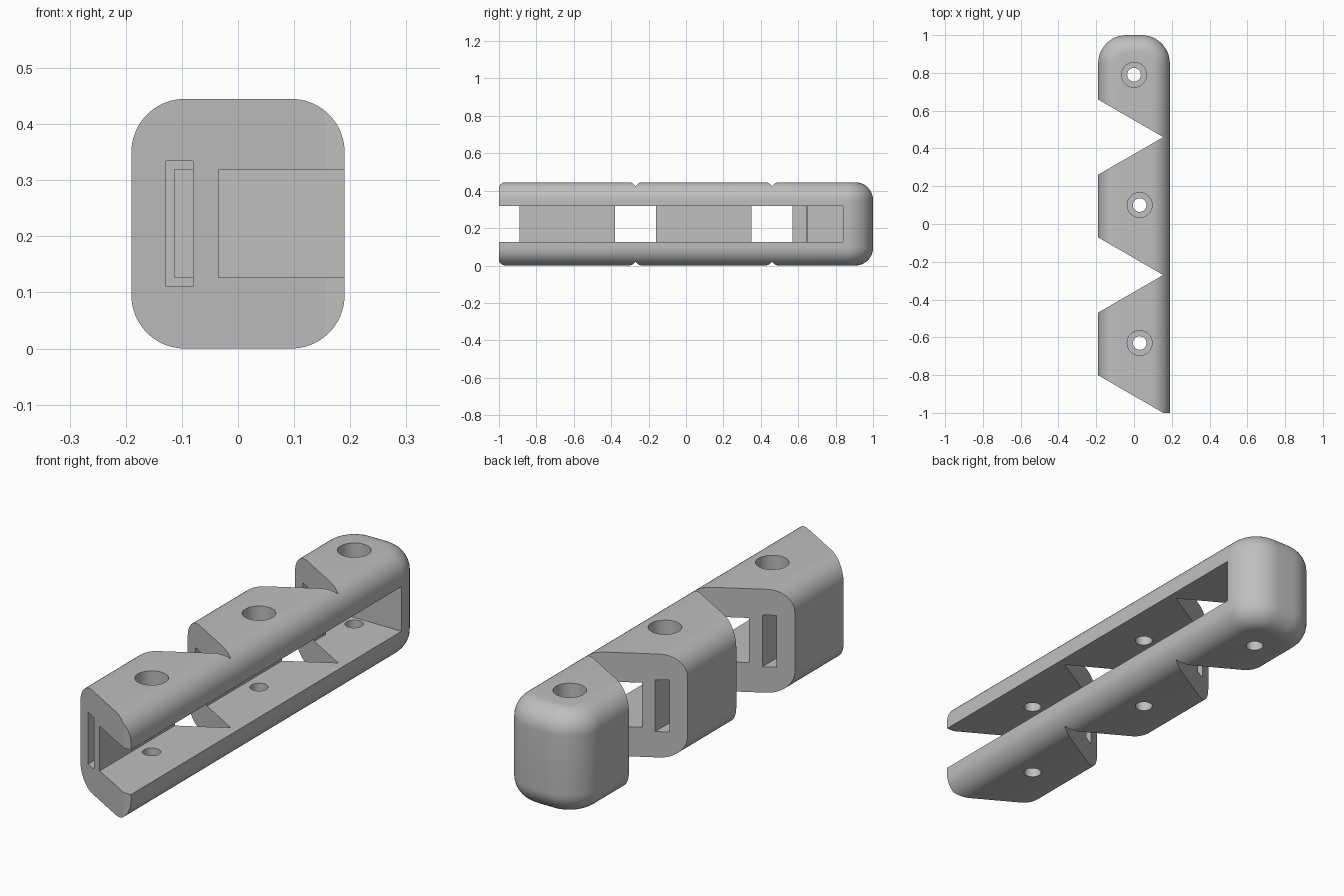
import bpy, bmesh, math

cube = bpy.data.objects.get("Cube")
if cube:
    bpy.data.objects.remove(cube, do_unlink=True)

HALF_W, HEIGHT = 0.19, 0.445
EDGE_R, CORNER_R = 0.095, 0.15
ARC = 12
APEX_X, PITCH = 0.155, 0.73

grey = bpy.data.materials.new("plain grey")
grey.use_nodes = True
colour = (0.52, 0.52, 0.52, 1)
grey.diffuse_color = colour
grey.node_tree.nodes["Principled BSDF"].inputs["Base Color"].default_value = colour


def loft(name, layers):
    """Solid through matching plan outlines, given as (z, points) from bottom to top."""
    bm = bmesh.new()
    rings = [[bm.verts.new((x, y, z)) for x, y in pts] for z, pts in layers]
    n = len(rings[0])
    for low, high in zip(rings, rings[1:]):
        for i in range(n):
            j = (i + 1) % n
            bm.faces.new((low[i], low[j], high[j], high[i]))
    bm.faces.new(rings[0][::-1])
    bm.faces.new(rings[-1])
    bmesh.ops.recalc_face_normals(bm, faces=bm.faces)
    mesh = bpy.data.meshes.new(name)
    bm.to_mesh(mesh)
    bm.free()
    mesh.materials.append(grey)
    obj = bpy.data.objects.new(name, mesh)
    bpy.context.collection.objects.link(obj)
    return obj


def plan(inset):
    """Long outline with a square front and a rounded back."""
    w, r = HALF_W - inset, CORNER_R - inset
    cx, cy = HALF_W - CORNER_R, 1 - CORNER_R
    pts = [(-w, -1), (w, -1)]
    for side, start in ((1, 0), (-1, 90)):
        for i in range(ARC + 1):
            a = math.radians(start + 90 * i / ARC)
            pts.append((side * cx + r * math.cos(a), cy + r * math.sin(a)))
    return pts


def cut(target, name, pts, z0, z1):
    """Subtract a prism from the target."""
    cutter = loft(name, [(z0, pts), (z1, pts)])
    cutter.hide_render = True
    mod = target.modifiers.new(name, "BOOLEAN")
    mod.operation, mod.solver, mod.object = "DIFFERENCE", "EXACT", cutter
    bpy.context.view_layer.objects.active = target
    bpy.ops.object.modifier_apply(modifier=mod.name)
    bpy.data.objects.remove(cutter, do_unlink=True)


def circle(x, y, r, n=32):
    return [(x + r * math.cos(math.tau * i / n), y + r * math.sin(math.tau * i / n))
            for i in range(n)]


# Rounded bar
layers = []
for i in range(ARC + 1):
    a = math.pi / 2 * i / ARC
    layers.append((EDGE_R * (1 - math.sin(a)), EDGE_R * (1 - math.cos(a))))
bottom = [(z, plan(inset)) for z, inset in layers[::-1]]
top = [(HEIGHT - z, plan(inset)) for z, inset in layers]
body = loft("hinged_bar", bottom + top)

# Channel open on the left side, with a deeper pocket at the back
cut(body, "channel", [(-0.035, -1.1), (0.3, -1.1), (0.3, 0.84), (-0.113, 0.84),
                      (-0.113, 0.645), (-0.035, 0.645)], 0.127, 0.319)

# Narrow slot along the right wall
cut(body, "slot", [(-0.128, -1.1), (-0.08, -1.1), (-0.08, 0.647), (-0.128, 0.647)],
    0.111, 0.334)

# V notches, the first one halved by the front end
reach = 0.4
for k in range(3):
    y = -1 + PITCH * k
    dy = reach * math.tan(math.radians(30))
    cut(body, "notch", [(APEX_X, y), (APEX_X - reach, y + dy), (APEX_X - reach, y - dy)],
        -0.1, 0.6)

# Screw holes with wide heads on top
for x, y in ((0.03, -0.63), (0.03, 0.1), (0, 0.79)):
    cut(body, "screw_hole", circle(x, y, 0.036), -0.1, 0.6)
    cut(body, "screw_head", circle(x, y, 0.066), 0.36, 0.6)

bpy.ops.object.select_all(action="DESELECT")
body.select_set(True)
bpy.context.view_layer.objects.active = body
bpy.ops.object.shade_smooth_by_angle(angle=math.radians(25))
